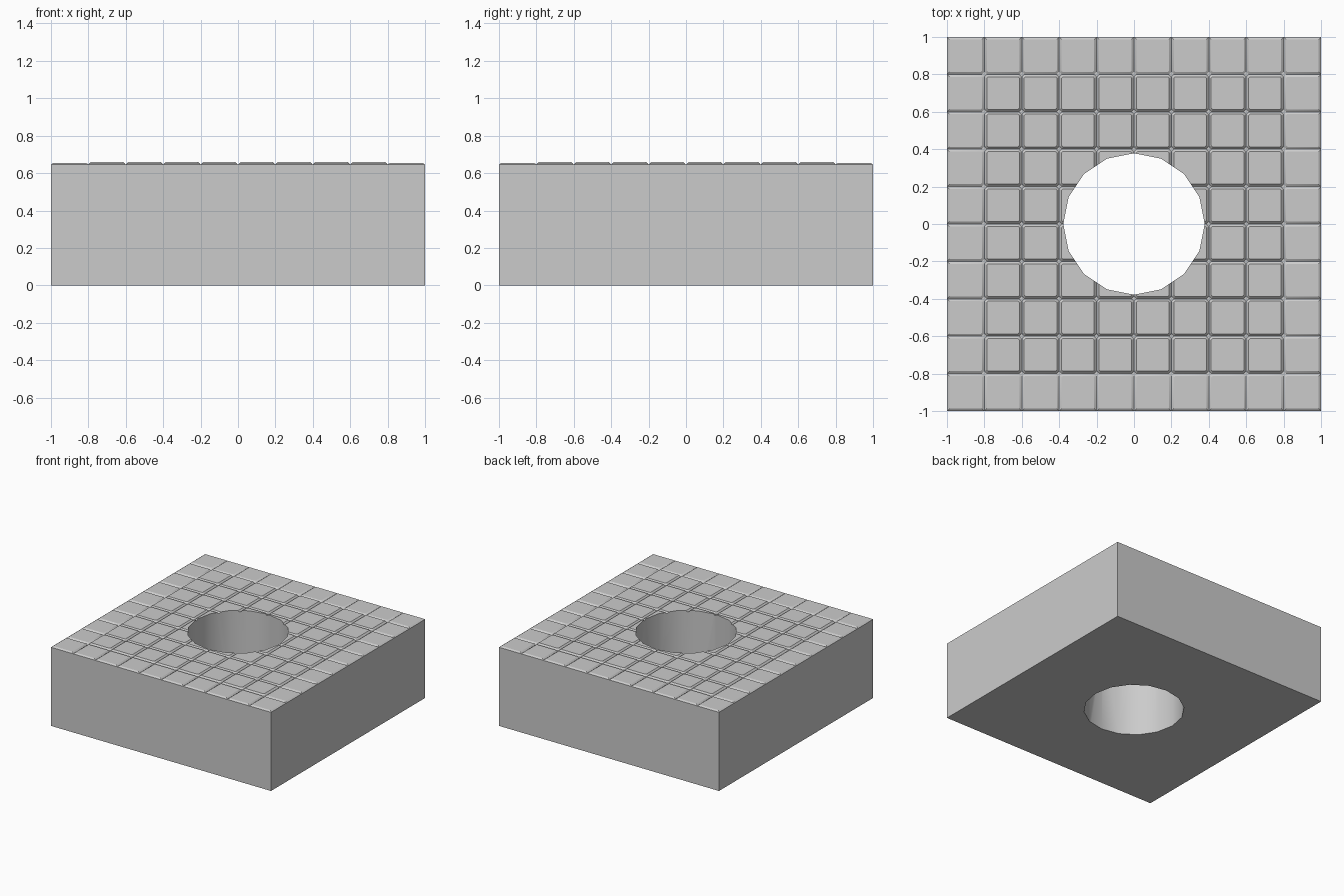
import bpy, bmesh

if "Cube" in bpy.data.objects:
    bpy.data.objects.remove(bpy.data.objects["Cube"])

GROOVE, EDGE_TOP, INNER_TOP = 0.646, 0.655, 0.659
N, HOLE_R = 10, 0.378

# paved top: grid of tiles with small diamonds at the crossings
bm = bmesh.new()
bmesh.ops.create_grid(bm, x_segments=N, y_segments=N, size=1.0)
for v in bm.verts:
    v.co.z = GROOVE
inner = [v for v in bm.verts if not v.is_boundary]
bmesh.ops.bevel(bm, geom=inner, offset=0.014, segments=1, affect='VERTICES')
bm.normal_update()

# raise each tile with a chamfered rim, outer ring slightly lower
tiles = [f for f in bm.faces if f.calc_area() > 0.01]


def in_ring(f):
    c = f.calc_center_bounds()
    return max(abs(c.x), abs(c.y)) > 0.8


ring = [f for f in tiles if in_ring(f)]
field = [f for f in tiles if not in_ring(f)]
for faces, top in ((ring, EDGE_TOP), (field, INNER_TOP)):
    bmesh.ops.inset_individual(bm, faces=faces, thickness=0.013,
                               depth=top - GROOVE, use_even_offset=True)

# block sides and underside
rim = [e for e in bm.edges if e.is_boundary]
ext = bmesh.ops.extrude_edge_only(bm, edges=rim)["geom"]
for v in ext:
    if isinstance(v, bmesh.types.BMVert):
        v.co.z = 0
bmesh.ops.contextual_create(
    bm, geom=[e for e in ext if isinstance(e, bmesh.types.BMEdge) and e.is_boundary])
bmesh.ops.recalc_face_normals(bm, faces=bm.faces[:])
mesh = bpy.data.meshes.new("paved_block")
bm.to_mesh(mesh)
bm.free()
block = bpy.data.objects.new("paved_block", mesh)
bpy.context.collection.objects.link(block)

# round through-hole
bpy.ops.mesh.primitive_cylinder_add(vertices=16, radius=HOLE_R, depth=2,
                                    location=(0, 0, 0.3))
cutter = bpy.context.object
cutter.name = "hole_cutter"
cutter.hide_render = True
mod = block.modifiers.new("hole", 'BOOLEAN')
mod.operation = 'DIFFERENCE'
mod.solver = 'EXACT'
mod.object = cutter

bpy.ops.object.select_all(action='DESELECT')
block.select_set(True)
bpy.context.view_layer.objects.active = block
bpy.ops.object.modifier_apply(modifier="hole")
bpy.data.objects.remove(cutter)
bpy.ops.object.shade_smooth_by_angle(angle=0.45)
